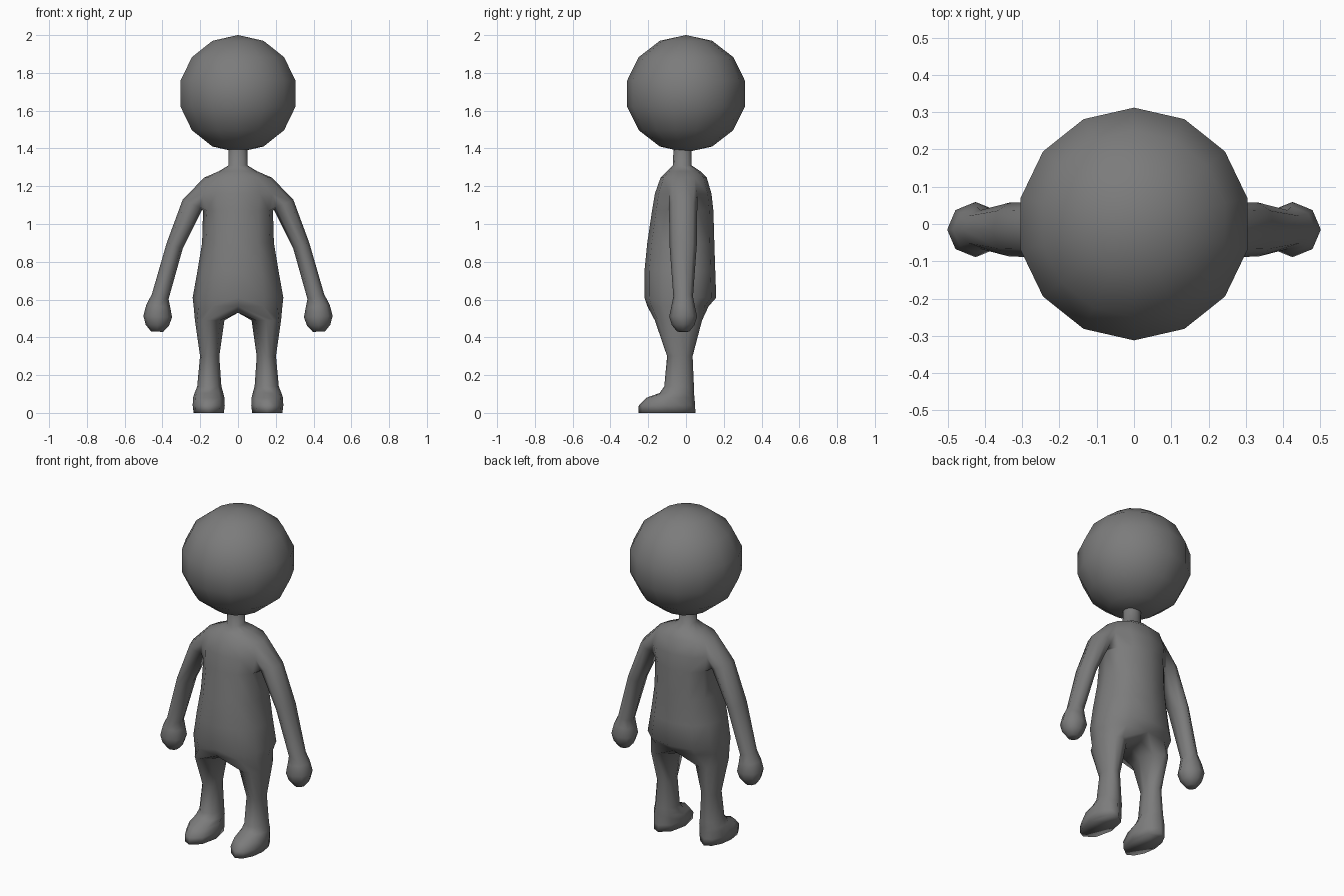
import bpy, bmesh, math
from math import sin, cos, radians
from mathutils import Vector

old = bpy.data.objects.get("Cube")
if old:
    bpy.data.objects.remove(old, do_unlink=True)

grey = bpy.data.materials.new("mid grey")
grey.use_nodes = True
COLOUR = (0.2, 0.2, 0.2, 1)
grey.diffuse_color = COLOUR
grey.node_tree.nodes["Principled BSDF"].inputs["Base Color"].default_value = COLOUR


def add_object(name, bm):
    bmesh.ops.recalc_face_normals(bm, faces=bm.faces)
    for f in bm.faces:
        f.smooth = True
    mesh = bpy.data.meshes.new(name)
    bm.to_mesh(mesh)
    bm.free()
    mesh.materials.append(grey)
    obj = bpy.data.objects.new(name, mesh)
    bpy.context.collection.objects.link(obj)
    return obj


def bridge(bm, a, b, closed=True):
    """Join two vertex rows of equal length with quads."""
    n = len(a)
    for i in range(n if closed else n - 1):
        j = (i + 1) % n
        bm.faces.new((a[i], a[j], b[j], b[i]))


# Head
bm = bmesh.new()
bmesh.ops.create_uvsphere(bm, u_segments=14, v_segments=7, radius=0.32)
for v in bm.verts:
    v.co.z = v.co.z * 0.97 + 1.69
add_object("head", bm)

# Body: one half, mirrored
bm = bmesh.new()

# Neck and torso rows: height, half width, front y, back y
TORSO = [
    (1.42, 0.05, -0.065, 0.03),
    (1.31, 0.05, -0.07, 0.03),
    (1.28, 0.10, -0.10, 0.075),
    (1.245, 0.18, -0.135, 0.11),
    (1.16, 0.205, -0.165, 0.135),
    (1.07, 0.185, -0.18, 0.145),
    (0.90, 0.19, -0.205, 0.15),
    (0.75, 0.215, -0.22, 0.155),
    (0.61, 0.24, -0.22, 0.16),
    (0.565, 0.235, -0.205, 0.12),
]
rows = []
for z, w, front, back in TORSO:
    mid, d = (front + back) / 2, (back - front) / 2
    row = []
    for k in range(7):
        t = radians(-90 + 30 * k)
        x = 0 if k in (0, 6) else w * cos(t) ** 0.8
        row.append(bm.verts.new((x, mid + d * sin(t), z)))
    rows.append(row)

# Leave a two by two opening for the arm
for r in range(len(rows) - 1):
    for k in range(6):
        if not (r in (3, 4) and k in (2, 3)):
            a, b = rows[r], rows[r + 1]
            bm.faces.new((a[k], a[k + 1], b[k + 1], b[k]))

# Arm and hand grow out of the opening: x, z, radius across, radius in y
ARM = [
    (0.240, 1.105, 0.058, 0.075),
    (0.335, 0.885, 0.045, 0.072),
    (0.412, 0.615, 0.046, 0.052),
    (0.422, 0.565, 0.064, 0.062),
    (0.425, 0.510, 0.076, 0.074),
    (0.427, 0.465, 0.062, 0.060),
    (0.428, 0.430, 0.032, 0.032),
]
top, mid, low = rows[3:6]
loop = [top[3], top[4], mid[4], low[4], low[3], low[2], mid[2], top[2]]
for i, (x, z, ru, ry) in enumerate(ARM):
    p, q = ARM[max(i - 1, 0)], ARM[min(i + 1, len(ARM) - 1)]
    along = Vector((q[0] - p[0], 0, q[1] - p[1])).normalized()
    across = Vector((-along.z, 0, along.x))
    ring = []
    for k in range(8):
        t = radians(45 * k)
        ring.append(bm.verts.new(Vector((x, -0.015, z)) + across * ru * cos(t)
                                 + Vector((0, ry * sin(t), 0))))
    bridge(bm, loop, ring)
    loop = ring
bm.faces.new(loop)

# Crotch edge closes the lower opening, then leg and foot follow
crotch = [bm.verts.new((0, y, 0.53)) for y in (0.06, -0.03, -0.12)]
loop = rows[-1] + crotch
angles = [-90 + 30 * k for k in range(7)] + [135, 180, 225]
# Height, centre x, half width, front y, back y
LEG = [
    (0.49, 0.150, 0.078, -0.165, 0.085),
    (0.30, 0.150, 0.051, -0.100, 0.035),
    (0.14, 0.152, 0.064, -0.115, 0.042),
    (0.105, 0.154, 0.076, -0.140, 0.042),
    (0.08, 0.155, 0.083, -0.210, 0.045),
    (0.04, 0.155, 0.085, -0.250, 0.048),
    (0.00, 0.155, 0.080, -0.252, 0.050),
]
for z, cx, rx, front, back in LEG:
    ring = []
    for ang in angles:
        t = radians(ang)
        y = (front + back) / 2 + (back - front) / 2 * sin(t)
        ring.append(bm.verts.new((cx + rx * cos(t), y, z)))
    bridge(bm, loop, ring)
    loop = ring
bm.faces.new(loop)

body = add_object("body", bm)
mirror = body.modifiers.new("mirror", "MIRROR")
mirror.use_clip = True
mirror.merge_threshold = 0.001
